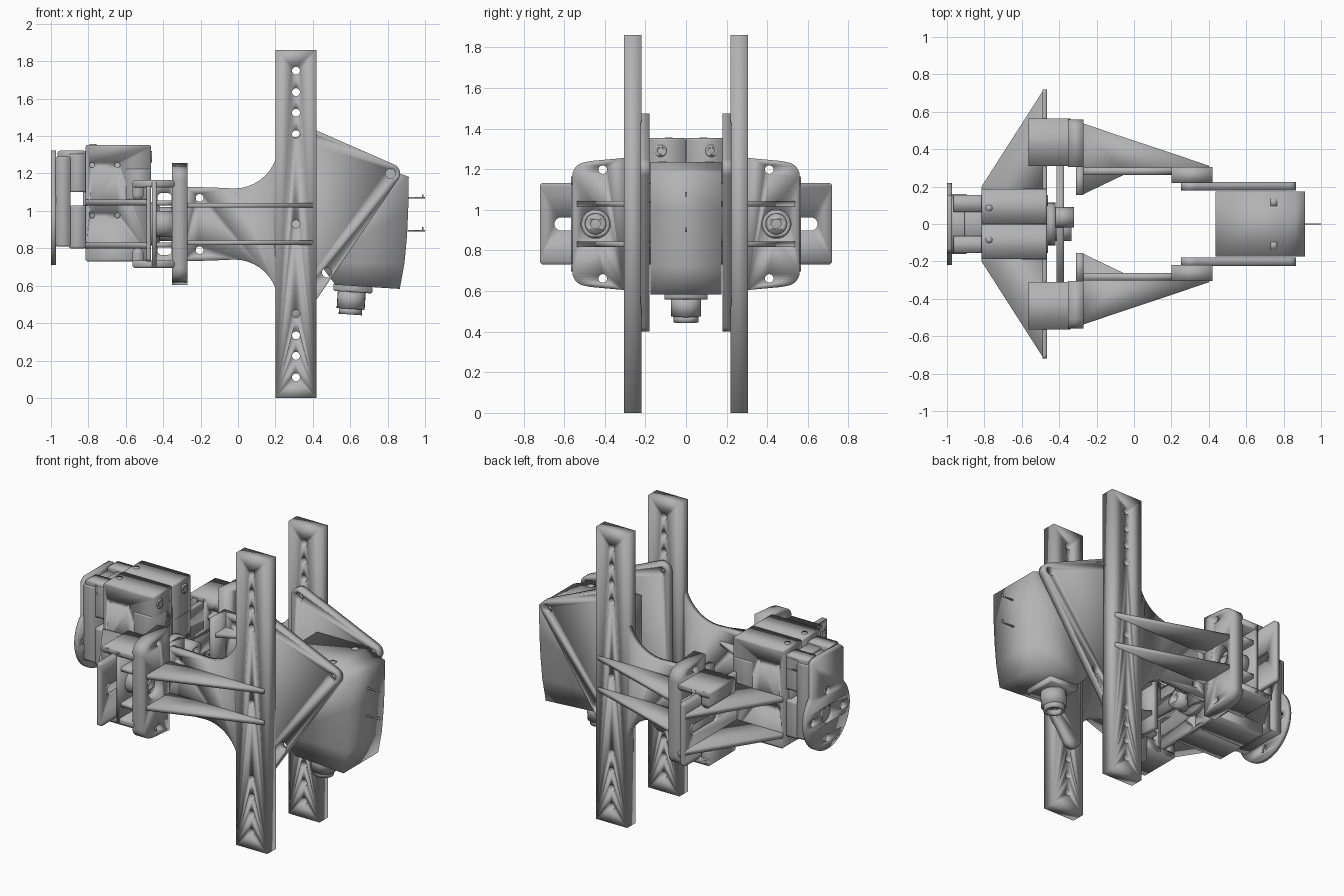
import bpy, math
from mathutils import Matrix, Vector

cube = bpy.data.objects.get("Cube")
if cube:
    bpy.data.objects.remove(cube)

grey = bpy.data.materials.new("machined grey")
grey.use_nodes = True
grey.diffuse_color = (0.45, 0.45, 0.45, 1)
grey.node_tree.nodes["Principled BSDF"].inputs["Base Color"].default_value = (0.45, 0.45, 0.45, 1)

MID = 0.93  # height of the jaw axis
# columns: where profile u, v and thickness go
PLANES = {
    "XY": Matrix(((1, 0, 0), (0, 1, 0), (0, 0, 1))),
    "XZ": Matrix(((1, 0, 0), (0, 0, -1), (0, 1, 0))),
    "YZ": Matrix(((0, 0, 1), (1, 0, 0), (0, 1, 0))),
}
parts = []


def circle(u, v, r, n=24):
    return [(u + r * math.cos(2 * math.pi * i / n), v + r * math.sin(2 * math.pi * i / n)) for i in range(n)]


def arc(u, v, r, a0, a1, n=10):
    angles = [math.radians(a0 + (a1 - a0) * i / n) for i in range(n + 1)]
    return [(u + r * math.cos(a), v + r * math.sin(a)) for a in angles]


def rect(u0, u1, v0, v1, r=0):
    if not r:
        return [(u0, v0), (u1, v0), (u1, v1), (u0, v1)]
    return (arc(u0 + r, v0 + r, r, 180, 270, 5) + arc(u1 - r, v0 + r, r, 270, 360, 5)
            + arc(u1 - r, v1 - r, r, 0, 90, 5) + arc(u0 + r, v1 - r, r, 90, 180, 5))


def plate(name, plane, outline, lo, hi, holes=(), mirror=False):
    """Extrude a flat outline with holes from lo to hi along the plane's normal."""
    curve = bpy.data.curves.new(name, "CURVE")
    curve.dimensions = "2D"
    curve.fill_mode = "BOTH"
    curve.extrude = (hi - lo) / 2
    for loop in [outline, *holes]:
        spline = curve.splines.new("POLY")
        spline.points.add(len(loop) - 1)
        for point, (u, v) in zip(spline.points, loop):
            point.co = (u, v, 0, 1)
        spline.use_cyclic_u = True
    temp = bpy.data.objects.new("temp", curve)
    bpy.context.collection.objects.link(temp)
    bpy.context.view_layer.update()
    mesh = bpy.data.meshes.new_from_object(temp.evaluated_get(bpy.context.evaluated_depsgraph_get()))
    bpy.data.objects.remove(temp)
    bpy.data.curves.remove(curve)
    rot = PLANES[plane]
    middle = (lo + hi) / 2 * (-1 if plane == "XZ" else 1)
    mesh.transform(Matrix.Translation(rot @ Vector((0, 0, middle))) @ rot.to_4x4())
    mesh.materials.clear()
    mesh.materials.append(grey)
    mesh.name = name
    obj = bpy.data.objects.new(name, mesh)
    bpy.context.collection.objects.link(obj)
    weld = obj.modifiers.new("weld", "WELD")
    weld.merge_threshold = 0.0002
    if mirror:
        mod = obj.modifiers.new("mirror", "MIRROR")
        mod.use_axis = (False, True, False)
        mod.use_mirror_merge = False
    parts.append(obj)
    return obj


def box(name, x, y, z, r=0, mirror=False):
    return plate(name, "XZ", rect(*x, *z, r), *y, mirror=mirror)


def flip(points):
    return [(u, 2 * MID - v) for u, v in reversed(points)]


# Jaw bars with drilled rows
offsets = (0.48, 0.595, 0.705, 0.82)
rows = [MID] + [MID + s * d for d in offsets for s in (1, -1)]
plate("jaw_bar", "XZ", rect(0.2, 0.42, 0, 1.86), 0.22, 0.305,
      [circle(0.31, z, 0.021) for z in rows], True)

# Jaw arm web with fillets into the bar
top = [(-0.3, 1.13), (-0.13, 1.125)] + arc(-0.02, 1.355, 0.235, -90, 0)
plate("jaw_arm", "XZ", top + flip(top), 0.263, 0.303,
      [circle(-0.205, MID + s * 0.14, 0.021) for s in (1, -1)], True)

# Tapered ribs either side of the web
for side, s in (("upper", 1), ("lower", -1)):
    z = MID + s * 0.1
    plate(side + "_arm_rib", "XY",
          [(-0.28, 0.155), (-0.05, 0.265), (0.2, 0.265), (0.4, 0.303), (0.4, 0.312), (-0.28, 0.54)],
          z - 0.013, z + 0.013, mirror=True)

# End plate of each arm
half = [(0.305, 1.255), (0.47, 1.24)] + arc(0.49, 1.165, 0.07, 75, 0, 6)
half = half[::-1]
boss = circle(0.445, MID, 0.072)
drill = [circle(0.41, MID + s * 0.268, 0.021) for s in (1, -1)]
plate("arm_end_plate", "YZ", half + flip(half), -0.352, -0.27, [boss] + drill, True)
box("arm_inner_flange", (-0.31, -0.27), (0.155, 0.31), (0.735, 1.13), mirror=True)

# Carriage that clasps the wing plate
lip = [(-0.45, 0.7), (-0.45, 1.16), (-0.35, 1.16), (-0.35, 0.7)]
window = rect(-0.43, -0.355, 0.765, 1.095, 0.02)
plate("carriage_frame", "XZ", lip, 0.31, 0.345, [window], True)
box("carriage_wall", (-0.46, -0.435), (0.31, 0.565), (0.7, 1.16), mirror=True)
for side, s in (("upper", 1), ("lower", -1)):
    bars = sorted((MID + s * 0.195, MID + s * 0.235))
    box(side + "_carriage_bar", (-0.565, -0.34), (0.31, 0.565), bars, 0.015, True)
    claw = sorted((MID + s * 0.13, MID + s * 0.235))
    box(side + "_carriage_claw", (-0.565, -0.505), (0.31, 0.565), claw, 0.025, True)
    web = sorted((MID + s * 0.1, MID + s * 0.125))
    box(side + "_carriage_web", (-0.45, -0.34), (0.31, 0.555), web, mirror=True)

# Clamp screws in the bosses
plate("clamp_screw", "YZ", circle(0.445, MID, 0.052), -0.46, -0.31,
      [circle(0.445, MID, 0.026, 6)], True)
plate("clamp_washer", "YZ", circle(0.445, MID, 0.07), -0.46, -0.335, [circle(0.445, MID, 0.05)], True)

# Slotted wing plate and its braces
slot = arc(0.615, MID, 0.033, -90, 90) + arc(0.4, MID, 0.033, 90, 270)
left_slot = [(-u, v) for u, v in slot]
plate("wing_plate", "YZ", rect(-0.72, 0.72, 0.73, 1.133, 0.02), -0.49, -0.465, [slot, left_slot])
for side, s in (("upper", 1), ("lower", -1)):
    z = MID + s * 0.115
    plate(side + "_wing_brace", "XY",
          [(-0.815, 0.17), (-0.48, 0.17), (-0.48, 0.715), (-0.495, 0.7), (-0.815, 0.2)],
          z - 0.015, z + 0.015, mirror=True)

# Drive link and centre screws
box("drive_link", (-0.415, -0.375), (-0.32, 0.32), (0.88, 0.98))
plate("centre_hub", "YZ", circle(0, MID, 0.115), -0.465, -0.42)
for name, y, z, end in (("left", 0.035, 0.965, -0.32), ("right", -0.035, 0.895, -0.335)):
    plate(name + "_centre_screw", "YZ", circle(y, z, 0.055), -0.44, end, [circle(y, z, 0.025, 6)])

# Motor body: two halves with a fine seam
dots = [circle(x, z, 0.014, 16) for x in (-0.78, -0.645) for z in (0.975, 1.245)]
case = rect(-0.815, -0.465, 0.73, 1.353, 0.012)
plate("motor_case_side", "XZ", case, 0.003, 0.187, dots, True)
box("motor_core", (-0.81, -0.47), (-0.17, 0.17), (0.735, 1.346))
box("motor_top_strip", (-0.6, -0.465), (-0.19, 0.19), (1.06, 1.225), 0.01)
for s in (1, -1):
    y = s * 0.125
    plate("mount_boss", "YZ", circle(y, 1.29, 0.03), -0.47, -0.46, [circle(y, 1.29, 0.016)])
    plate("top_screw", "XY", circle(-0.775, s * 0.085, 0.018, 16), 1.34, 1.357)

# Gear head behind the motor
box("upper_gear_block", (-0.905, -0.81), (-0.155, 0.155), (1.1, 1.305), 0.012)
box("lower_gear_block", (-0.905, -0.81), (-0.155, 0.155), (0.8, 1.03), 0.012)
box("gear_spine", (-0.83, -0.81), (-0.13, 0.13), (0.85, 1.28))
box("gear_column", (-0.975, -0.895), (-0.16, 0.16), (0.81, 1.29), 0.01)
for s in (1, -1):
    y = sorted((s * 0.065, s * 0.155))
    box("gear_corner_lug", (-0.965, -0.81), y, (1.23, 1.322), 0.015)

# Output horn with bolt holes
horn_holes = [circle(0, MID, 0.055)]
horn_holes += [circle(0.15 * math.cos(a), MID + 0.15 * math.sin(a), 0.025, 16)
               for a in (math.radians(d) for d in (0, 90, 180, 270))]
horn = arc(0, MID, 0.22, 135, 405, 36) + [(0.155, 1.3), (0.13, 1.322), (-0.13, 1.322), (-0.155, 1.3)]
plate("output_horn", "YZ", horn, -1.0, -0.972, horn_holes)

# Sensor side plates with rounded corners
cheek = arc(0.815, 1.2, 0.052, -34, 67, 8) + arc(0.305, 1.42, 0.055, 67, 180, 8) + arc(0.305, 0.455, 0.055, 180, 326, 10)
plate("sensor_side_plate", "XZ", cheek, 0.18, 0.225,
      [circle(0.815, 1.2, 0.026), circle(0.475, 0.67, 0.026), circle(0.305, 1.42, 0.026)], True)

# Sensor housing with a curved front
shell = [(0.435, 1.235), (0.435, 0.72), (0.52, 0.605), (0.865, 0.583), (0.89, 0.72), (0.903, 0.86),
         (0.91, 1.0), (0.913, 1.182), (0.865, 1.2), (0.8, 1.235)]
plate("sensor_housing", "XZ", shell, -0.175, 0.175)
for s in (1, -1):
    box("housing_clip", (0.73, 0.765), sorted((s * 0.095, s * 0.135)), (1.2, 1.239))

# Tilted cable connector
socket = [box("connector_base", (0.51, 0.72), (-0.105, 0.105), (0.565, 0.61), 0.012),
          plate("connector_collar", "XY", circle(0.61, 0, 0.075), 0.475, 0.575),
          plate("connector_tip", "XY", circle(0.61, 0, 0.062), 0.445, 0.48, [circle(0.61, 0, 0.045)])]
pivot = Matrix.Translation((0.62, 0, 0.59))
for obj in socket:
    obj.data.transform(pivot @ Matrix.Rotation(math.radians(4), 4, "Y") @ pivot.inverted())

# Contact pins on the front face
for z in (0.895, 1.07):
    box("contact_pin", (0.905, 1.0), (-0.004, 0.004), (z - 0.004, z + 0.004))
    box("contact_pin_tip", (0.985, 0.993), (-0.004, 0.004), (z - 0.004, z + 0.018))

# Smooth round walls, keep hard edges
bpy.ops.object.select_all(action="DESELECT")
for obj in parts:
    obj.select_set(True)
bpy.context.view_layer.objects.active = parts[0]
bpy.ops.object.shade_smooth_by_angle(angle=math.radians(30))
